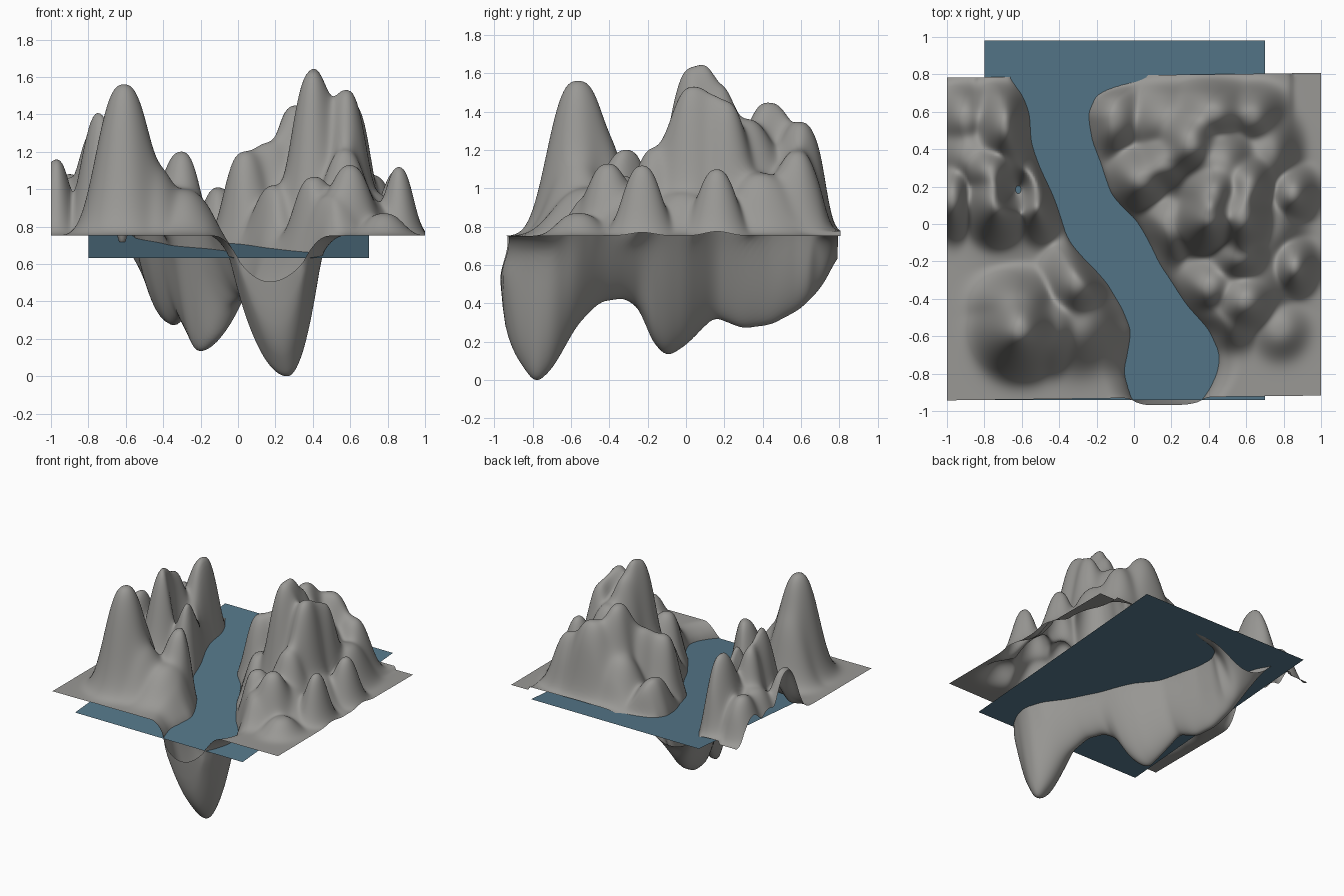
import bpy, bmesh, math


def material(name, rgb):
    m = bpy.data.materials.new(name)
    m.diffuse_color = (*rgb, 1)
    return m


def smooth(t):
    t = max(0.0, min(1.0, t))
    return t * t * (3 - 2 * t)


rock = material("rock grey", (0.32, 0.315, 0.30))
blue = material("river blue", (0.092, 0.187, 0.255))

BASE = 0.75

# Summits: x, y, summit z, radius x, radius y
PEAKS = [
    (-0.61, -0.56, 1.56, 0.17, 0.18),
    (-0.30, -0.30, 1.20, 0.14, 0.17),
    (-0.73, 0.13, 1.42, 0.13, 0.17),
    (-0.77, 0.29, 1.30, 0.11, 0.11),
    (-0.51, 0.17, 1.26, 0.12, 0.19),
    (-0.68, 0.54, 1.34, 0.14, 0.19),
    (-0.97, 0.15, 1.16, 0.09, 0.16),
    (-0.90, 0.58, 1.08, 0.12, 0.15),
    (0.40, 0.03, 1.63, 0.14, 0.16),
    (0.42, 0.16, 1.50, 0.14, 0.13),
    (0.58, 0.03, 1.53, 0.13, 0.18),
    (0.62, 0.20, 1.44, 0.11, 0.14),
    (0.30, 0.43, 1.43, 0.14, 0.17),
    (0.17, 0.32, 1.24, 0.14, 0.13),
    (0.04, 0.24, 1.20, 0.14, 0.14),
    (0.42, 0.59, 1.33, 0.19, 0.15),
    (0.63, 0.57, 1.18, 0.14, 0.14),
    (-0.12, 0.56, 1.00, 0.15, 0.17),
    (0.57, -0.17, 1.20, 0.14, 0.13),
    (0.85, 0.15, 1.10, 0.10, 0.12),
    (0.86, -0.24, 1.12, 0.09, 0.12),
    (0.40, -0.34, 1.06, 0.12, 0.13),
    (0.60, -0.42, 1.12, 0.13, 0.13),
    (0.78, -0.57, 0.87, 0.12, 0.13),
    (0.20, 0.00, 1.02, 0.14, 0.17),
]

# Broad shoulders that join the summits
SHOULDERS = [
    (-0.62, -0.42, 1.25, 0.17, 0.13),
    (-0.45, -0.56, 1.12, 0.13, 0.17),
    (-0.30, -0.50, 1.00, 0.18, 0.22),
    (-0.68, 0.35, 1.06, 0.22, 0.34),
    (-0.88, 0.38, 1.06, 0.14, 0.16),
    (0.42, 0.33, 1.18, 0.30, 0.30),
    (0.47, 0.30, 1.32, 0.17, 0.20),
    (0.20, 0.54, 1.10, 0.18, 0.17),
    (0.58, -0.28, 1.00, 0.24, 0.22),
    (0.50, -0.50, 0.96, 0.16, 0.14),
    (0.72, 0.38, 1.07, 0.13, 0.20),
    (0.72, -0.02, 0.98, 0.15, 0.20),
]

# River: y, left bank x, deepest x, right bank x, bed z
RIVER = [
    (-0.93, 0.00, 0.17, 0.36, 0.51),
    (-0.915, -0.01, 0.21, 0.37, 0.30),
    (-0.86, -0.03, 0.25, 0.41, 0.08),
    (-0.79, -0.05, 0.27, 0.44, -0.02),
    (-0.70, -0.03, 0.26, 0.45, 0.06),
    (-0.57, -0.01, 0.20, 0.40, 0.29),
    (-0.45, -0.06, 0.11, 0.29, 0.41),
    (-0.32, -0.14, 0.02, 0.20, 0.43),
    (-0.23, -0.22, -0.09, 0.14, 0.36),
    (-0.19, -0.26, -0.13, 0.12, 0.22),
    (-0.10, -0.33, -0.21, 0.08, 0.12),
    (0.00, -0.37, -0.23, 0.02, 0.18),
    (0.15, -0.43, -0.30, -0.12, 0.33),
    (0.30, -0.50, -0.34, -0.18, 0.27),
    (0.45, -0.55, -0.37, -0.23, 0.29),
    (0.60, -0.56, -0.40, -0.25, 0.37),
    (0.70, -0.60, -0.41, -0.19, 0.47),
    (0.75, -0.64, -0.41, 0.02, 0.55),
    (0.80, -0.66, -0.41, 0.09, 0.66),
]


def river_at(y):
    y = max(RIVER[0][0], min(RIVER[-1][0], y))
    for a, b in zip(RIVER, RIVER[1:]):
        if y <= b[0]:
            t = (y - a[0]) / (b[0] - a[0])
            return [p + (q - p) * t for p, q in zip(a[1:], b[1:])]


def water_z(y):
    return 0.63 + 0.078 * (y + 0.94)


def hill_z(x, y):
    total = 0.0
    for hx, hy, top, rx, ry in PEAKS + SHOULDERS:
        r = math.hypot((x - hx) / rx, (y - hy) / ry) / 1.05
        if r < 2.5:
            total += ((top - BASE) * math.exp(-r ** 2.8)) ** 4
    h = total ** 0.25
    h *= smooth((0.81 - y) / 0.12)
    # crater in the left hills
    pit = math.exp(-(math.hypot((x + 0.62) / 0.075, (y - 0.19) / 0.09)) ** 2.5)
    h = h * (1 - pit) - 0.06 * pit
    floor = BASE
    if -0.85 < x < 0.85:
        floor = max(BASE, water_z(y) + 0.012)
    return floor + h


def ground_z(x, y):
    spread = 0.025 if y > -0.87 else 0.0
    samples = [river_at(y + d) for d in (-spread, 0, spread)]
    left, mid, right, bed = [sum(c) / 3 for c in zip(*samples)]
    w = water_z(y)
    if left < x < right:
        t = (x - mid) / ((right if x > mid else left) - mid)
        # shallow shelf on the right of the rear mouth
        power = 0.95 + (4 * smooth((y - 0.64) / 0.12) if x > mid else 0)
        return w + (bed - w) * (1 - t * t) ** power - 0.005
    gap = left - x if x <= left else x - right
    k = min(1.0, gap / 0.13)
    k = 1 - (1 - k) ** 2
    return w + (hill_z(x, y) - w) * k


# Terrain sheet with mountains and a deep river bed
NX, NY = 160, 150
bm = bmesh.new()
rows = []
for j in range(NY + 1):
    y = -0.93 + 1.725 * j / NY
    row = []
    for i in range(NX + 1):
        x = -1 + 2 * i / NX
        z = ground_z(x, y)
        # front of the bed bulges outwards
        bulge = 0.04 * smooth((0.72 - z) / 0.2) * smooth((-0.82 - y) / 0.1)
        row.append(bm.verts.new((x, y + 0.013 * x - bulge, z)))
    rows.append(row)
for a, b in zip(rows, rows[1:]):
    for i in range(NX):
        bm.faces.new((a[i], a[i + 1], b[i + 1], b[i]))
inner = [v for v in bm.verts if not v.is_boundary]
for _ in range(4):
    bmesh.ops.smooth_vert(bm, verts=inner, factor=0.5,
                          use_axis_x=False, use_axis_y=False, use_axis_z=True)
low = min(v.co.z for v in bm.verts)
bmesh.ops.translate(bm, verts=bm.verts, vec=(0, 0, -low))
for f in bm.faces:
    f.smooth = True
me = bpy.data.meshes.new("terrain")
bm.to_mesh(me)
bm.free()
me.materials.append(rock)
bpy.context.collection.objects.link(bpy.data.objects.new("terrain", me))

# Water: one flat sheet, slightly higher at the back
bm = bmesh.new()
corners = [(-0.8, -0.94), (0.7, -0.94), (0.7, 0.98), (-0.8, 0.98)]
bm.faces.new([bm.verts.new((x, y, water_z(y) - low)) for x, y in corners])
me = bpy.data.meshes.new("water")
bm.to_mesh(me)
bm.free()
me.materials.append(blue)
bpy.context.collection.objects.link(bpy.data.objects.new("water", me))
